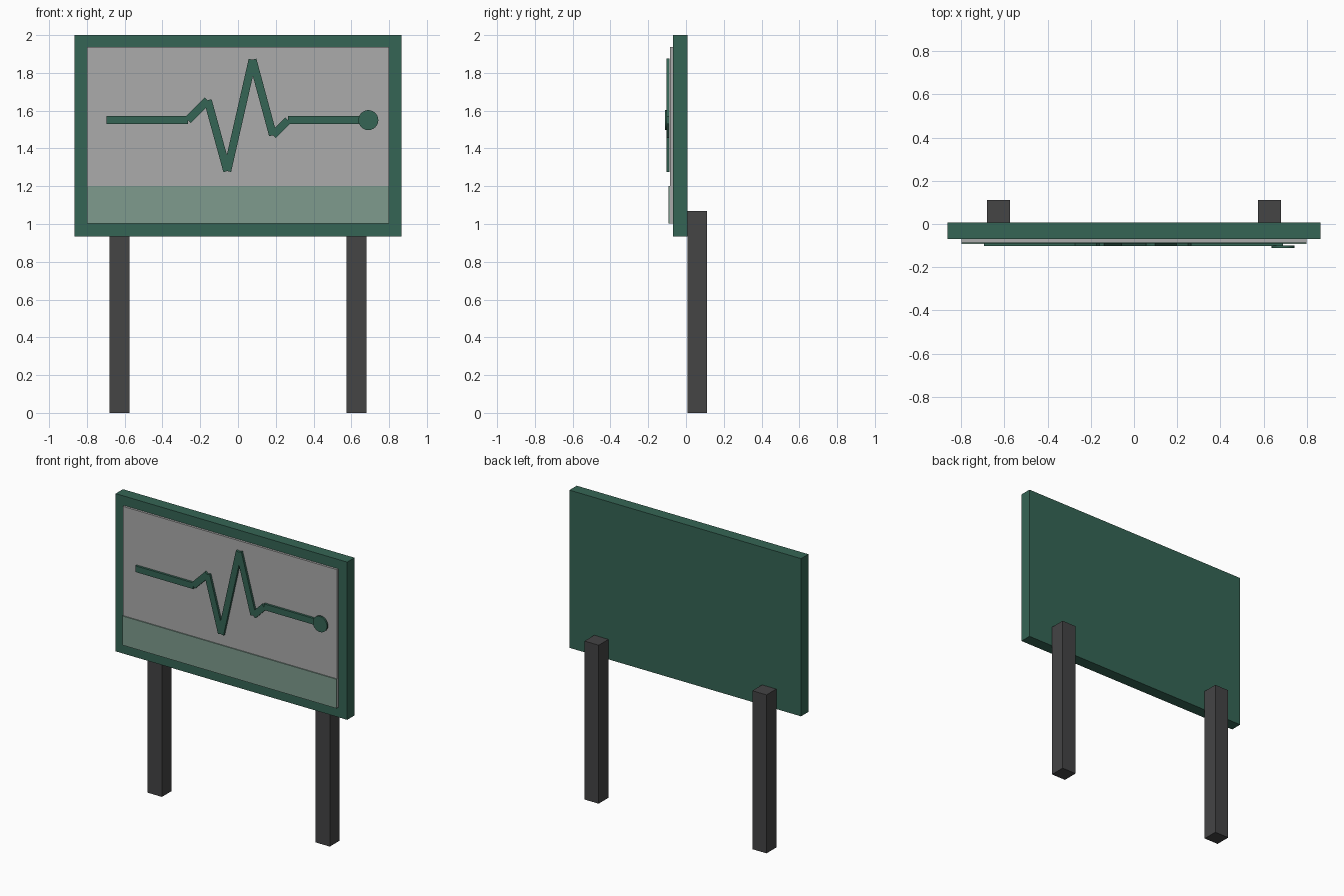
import bpy
import math

if "Cube" in bpy.data.objects:
    bpy.data.objects.remove(bpy.data.objects["Cube"])


def material(name, rgb):
    m = bpy.data.materials.new(name)
    m.diffuse_color = (*rgb, 1)
    m.use_nodes = True
    m.node_tree.nodes["Principled BSDF"].inputs["Base Color"].default_value = m.diffuse_color
    return m


GREEN = material("green", (0.036, 0.13, 0.09))
DARK = material("dark_grey", (0.058, 0.058, 0.06))
PALE = material("pale_grey", (0.41, 0.41, 0.41))
SAGE = material("sage", (0.21, 0.33, 0.27))


def box(name, x, y, z, mat):
    """Box from (min, max) ranges."""
    r = (x, y, z)
    bpy.ops.mesh.primitive_cube_add(size=1, location=[(a + b) / 2 for a, b in r])
    o = bpy.context.object
    o.name = name
    o.scale = [b - a for a, b in r]
    bpy.ops.object.transform_apply(location=False, rotation=False, scale=True)
    o.data.materials.append(mat)
    return o


# Board, display panel and lower strip
box("board", (-0.865, 0.865), (-0.07, 0.008), (0.935, 2.0), GREEN)
box("panel", (-0.8, 0.8), (-0.085, -0.07), (1.003, 1.937), PALE)
box("lower_strip", (-0.8, 0.8), (-0.092, -0.07), (1.003, 1.2), SAGE)

# Posts behind the board
for side, sx in (("left", -1), ("right", 1)):
    c = sx * 0.627
    box(side + "_post", (c - 0.053, c + 0.053), (0.008, 0.112), (0, 1.07), DARK)

# Pulse line: one flat bar per segment
points = [(-0.695, 1.55), (-0.265, 1.55), (-0.16, 1.655), (-0.057, 1.28),
          (0.077, 1.87), (0.185, 1.47), (0.265, 1.55), (0.69, 1.55)]
for i, ((x0, z0), (x1, z1)) in enumerate(zip(points, points[1:])):
    h = math.hypot(x1 - x0, z1 - z0) / 2
    bar = box(f"pulse_bar_{i + 1}", (-h, h), (-0.103, -0.088), (-0.021, 0.021), GREEN)
    bar.location.x, bar.location.z = (x0 + x1) / 2, (z0 + z1) / 2
    bar.rotation_euler.y = -math.atan2(z1 - z0, x1 - x0)

# Round end of the pulse line
bpy.ops.mesh.primitive_cylinder_add(vertices=24, radius=0.053, depth=0.012,
                                    location=(0.69, -0.106, 1.55),
                                    rotation=(math.pi / 2, 0, 0))
dot = bpy.context.object
dot.name = "pulse_dot"
dot.data.materials.append(GREEN)
bpy.ops.object.shade_smooth_by_angle(angle=math.radians(30))
